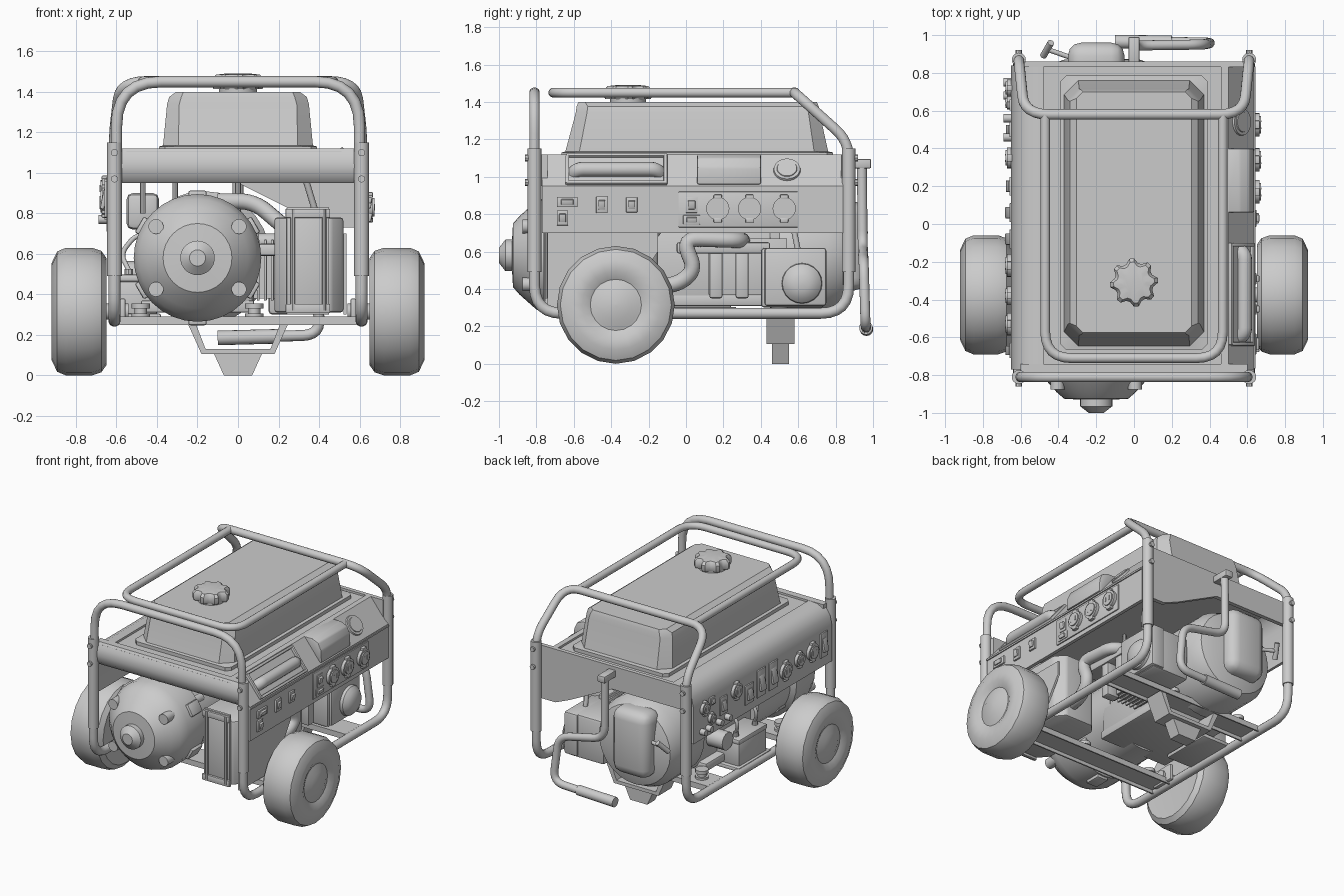
import bpy, bmesh
from math import sin, cos, pi
from mathutils import Vector, Matrix, Euler

# ---------- helpers ----------
def link(name, data):
    bpy.context.collection.objects.link(bpy.data.objects.new(name, data))

def finish(name, bm):
    bmesh.ops.recalc_face_normals(bm, faces=bm.faces)
    me = bpy.data.meshes.new(name)
    bm.to_mesh(me)
    bm.free()
    link(name, me)

def box(name, c, s, w=0, seg=2, rot=(0, 0, 0)):
    bm = bmesh.new()
    bmesh.ops.create_cube(bm, size=1)
    bmesh.ops.scale(bm, vec=s, verts=bm.verts)
    if w:
        bmesh.ops.bevel(bm, geom=bm.edges[:], offset=w, segments=seg, profile=0.5, affect='EDGES')
    bmesh.ops.transform(bm, matrix=Matrix.Translation(c) @ Euler(rot).to_matrix().to_4x4(), verts=bm.verts)
    finish(name, bm)

def cyl(name, a, b, r, r2=None, n=16):
    a, b = Vector(a), Vector(b)
    bm = bmesh.new()
    m = Matrix.Translation((a + b) / 2) @ (b - a).to_track_quat('Z', 'Y').to_matrix().to_4x4()
    bmesh.ops.create_cone(bm, cap_ends=True, segments=n, radius1=r, radius2=r2 or r, depth=(b - a).length, matrix=m)
    finish(name, bm)

def tube(name, pts, r, fil=0.1):
    pts = [Vector(p) for p in pts]
    path = [pts[0]]
    for p, q, s in zip(pts, pts[1:], pts[2:]):
        d1, d2 = p - q, s - q
        f = min(fil, d1.length * 0.49, d2.length * 0.49)
        a, b = q + d1.normalized() * f, q + d2.normalized() * f
        path += [a.lerp(q, t / 6).lerp(q.lerp(b, t / 6), t / 6) for t in range(7)]
    path.append(pts[-1])
    cu = bpy.data.curves.new(name, 'CURVE')
    cu.dimensions, cu.bevel_depth, cu.bevel_resolution, cu.use_fill_caps = '3D', r, 5, True
    sp = cu.splines.new('POLY')
    sp.points.add(len(path) - 1)
    for v, co in zip(sp.points, path):
        v.co = (*co, 1)
    link(name, cu)

def loft(name, rings, w=0):
    bm = bmesh.new()
    vs = [[bm.verts.new(p) for p in ring] for ring in rings]
    for a, b in zip(vs, vs[1:]):
        for i in range(len(a)):
            bm.faces.new((a[i - 1], a[i], b[i], b[i - 1]))
    bm.faces.new(vs[0][::-1])
    bm.faces.new(vs[-1])
    if w:
        bmesh.ops.bevel(bm, geom=bm.edges[:], offset=w, segments=2, profile=0.5, affect='EDGES')
    finish(name, bm)

put = {'x': lambda u, v, t: (t, u, v), 'y': lambda u, v, t: (u, t, v), 'z': lambda u, v, t: (u, v, t)}
def prism(name, poly, axis, lo, hi, w=0):
    loft(name, [[put[axis](*p, t) for p in poly] for t in (lo, hi)], w)

def lathe(name, prof, axis, c, n=24):  # prof: (radius, position along axis)
    loft(name, [[put[axis](c[0] + max(r, .002) * cos(2 * pi * k / n), c[1] + max(r, .002) * sin(2 * pi * k / n), t)
                 for k in range(n)] for r, t in prof])

# ---------- tubular frame, wheels ----------
tire = [(0, .655), (.2, .655), (.265, .65), (.30, .675), (.315, .72), (.315, .85), (.297, .893), (.24, .92),
        (.18, .917), (.137, .895), (.125, .898), (.08, .917), (0, .922)]
for s, side in ((1, 'right'), (-1, 'left')):
    x = .61 * s
    tube(side + '_lower_rail', [(x, -.81, .6), (x, -.81, .27), (x, .87, .27), (x, .87, .6)], .03, .15)
    for y, d, e in ((-.81, -1, 'front'), (.87, 1, 'rear')):
        cyl(f'{side}_{e}_sleeve', (x, y, .49), (x, y, 1.15), .037)
        for z in (.97, 1.1):
            cyl('frame_bolt', (x, y, z), (x, y + d * .05, z), .018, n=8)
    lathe(side + '_wheel', [(r, s * t) for r, t in tire], 'x', (-.375, .315), 20)
    cyl(side + '_axle', (s * .54, -.375, .315), (s * .68, -.375, .315), .04)
    box(side + '_axle_bracket', (s * .57, -.375, .32), (.03, .18, .12), .01)
tube('front_hoop', [(.6, -.81, 1.0), (.6, -.81, 1.45), (-.6, -.81, 1.45), (-.6, -.81, 1.0)], .028, .27)
tube('rear_hoop', [(.61, .87, 1.0), (.61, .87, 1.19), (.58, .58, 1.45), (-.58, .58, 1.45), (-.61, .87, 1.19), (-.61, .87, 1.0)], .028, .13)
tube('top_guard', [(.47, .58, 1.45), (.47, -.71, 1.45), (-.47, -.71, 1.45), (-.47, .58, 1.45)], .026, .14)

# ---------- crossbeams, engine mounts, support leg ----------
for y in (-.42, .5):
    prism('crossbeam', [(y - .09, .25), (y - .09, .29), (y + .09, .29), (y + .09, .25), (y + .08, .25), (y + .08, .275), (y - .08, .275), (y - .08, .25)], 'x', -.61, .61)
    for x in (-.48, .08):
        for k, r in enumerate((.045, .03, .045)):
            cyl('engine_mount', (x, y, .28 + k * .025), (x, y, .305 + k * .025), r, n=12)
prism('support_strap', [(-.25, .26), (-.18, .105), (.18, .105), (.25, .26), (.21, .26), (.16, .13), (-.16, .13), (-.21, .26)], 'y', .43, .58)
loft('support_foot', [[(-a, .46, z), (a, .46, z), (a, .55, z), (-a, .55, z)] for a, z in ((.07, 0), (.12, .11))])

# ---------- fuel tank ----------
def octring(hx, y0, y1, c, z):
    return [(-hx + c, y0, z), (hx - c, y0, z), (hx, y0 + c, z), (hx, y1 - c, z),
            (hx - c, y1, z), (-hx + c, y1, z), (-hx, y1 - c, z), (-hx, y0 + c, z)]
loft('fuel_tank', [octring(*a) for a in ((.39, -.665, .785, .03, 1.1), (.39, -.665, .785, .03, 1.13), (.37, -.645, .76, .075, 1.135),
                                         (.35, -.59, .715, .06, 1.34), (.34, -.585, .71, .06, 1.375), (.305, -.575, .70, .035, 1.4))])
cyl('cap_neck', (0, -.31, 1.38), (0, -.31, 1.43), .095, n=24)
cap = [(.128 if k % 4 < 2 else .105) for k in range(32)]
loft('tank_cap', [[(f * r * cos(k * pi / 16), -.31 + f * r * sin(k * pi / 16), z) for k, r in enumerate(cap)]
                  for f, z in ((.95, 1.415), (1, 1.43), (1, 1.465), (.85, 1.485), (.5, 1.49))])

# ---------- body shell ----------
box('deck', (-.02, .03, 1.09), (1.06, 1.66, .03))
prism('front_beam', [(-.74, 1.12), (-.79, 1.12), (-.815, 1.08), (-.82, 1.03), (-.81, .98), (-.78, .95), (-.74, .95)], 'x', -.6, .6)
prism('rear_panel', [(-.6, 1.12), (.6, 1.12), (.6, .73), (.46, .73), (.34, .78), (0, .95), (-.6, .95)], 'y', .83, .86)
prism('right_panel', [(.46, 1.12), (.5, 1.12), (.635, .95), (.635, .7), (.61, .7), (.61, .93), (.46, 1.09)], 'y', -.77, .84)
prism('left_panel', [(-.48, 1.12), (-.55, 1.115), (-.6, 1.09), (-.635, 1.04), (-.65, .97), (-.65, .71), (-.63, .71),
                     (-.63, .97), (-.6, 1.05), (-.55, 1.09), (-.48, 1.1)], 'y', -.77, .84)
box('right_panel_seam', (.637, .035, .94), (.012, 1.6, .012))

# ---------- controls on the sloped right face ----------
for y in (-.635, -.11):
    box('grip_frame_end', (.572, y, 1.035), (.03, .02, .19), .006, rot=(0, -.67, 0))
for x, z in ((.51, 1.112), (.625, .965)):
    box('grip_frame_edge', (x, -.37, z), (.03, .54, .02), .006, rot=(0, -.67, 0))
tube('panel_grip', [(.54, -.61, 1.0), (.585, -.58, 1.04), (.585, -.16, 1.04), (.54, -.13, 1.0)], .04, .04)
prism('meter_hood', [(.48, 1.12), (.56, 1.12), (.61, 1.1), (.633, 1.05), (.638, .96), (.6, .96)], 'y', .06, .4, .008)
cyl('fuel_dial', (.56, .54, 1.03), (.576, .54, 1.043), .075, .07, 24)
cyl('fuel_dial_glass', (.57, .54, 1.038), (.58, .54, 1.046), .058, .052, 24)

# ---------- outlets and switches ----------
def outlet(s, x, y, z, r):
    cyl('outlet', (s * (x - .01), y, z), (s * (x + .022), y, z), r, n=20)
    cyl('outlet_face', (s * x, y, z), (s * (x + .03), y, z), r * .75, n=20)
    for d in (-1, 1):
        box('outlet_ear', (s * (x + .008), y, z + d * r), (.03, r * .7, r * .4), .004)
        box('outlet_slot', (s * (x + .03), y + d * .3 * r, z), (.006, r * .15, r * .5))

def switch(s, x, y, z, w, h):
    box('switch_plate', (s * x, y, z), (.02, w, h), .003)
    box('switch_rocker', (s * (x + .012), y, z), (.02, w * .6, h * .55), .004, rot=(0, .2, 0))

box('outlet_plate', (.636, .28, .825), (.014, .64, .19), .004)
for y in (.17, .34, .525):
    outlet(1, .643, y, .83, .062)
for a in ((.03, .85, .065, .085), (.03, .77, .09, .05), (-.635, .865, .11, .055), (-.66, .78, .06, .08), (-.45, .85, .06, .09), (-.29, .85, .06, .08)):
    switch(1, .638, *a)
for a in ((.72, .93, .045), (.64, .83, .035), (.35, .92, .055), (-.22, .85, .06), (-.38, .87, .05), (-.53, .87, .06)):
    outlet(-1, .65, *a)
for a in ((.5, .87, .08, .13), (.2, .84, .1, .14), (.06, .87, .1, .2), (-.08, .87, .1, .2), (-.67, .87, .08, .18), (.63, .95, .06, .06)):
    switch(-1, .65, *a)
for y in (.75, .68, .56, .46):
    cyl('left_knob', (-.64, y, .77), (-.69, y, .77), .022, n=12)

# ---------- alternator ----------
lathe('alternator', [(0, -1), (.04, -1), (.085, -.965), (.085, -.93), (.17, -.925), (.21, -.89), (.25, -.845), (.29, -.8),
                     (.315, -.73), (.315, -.55), (.285, -.52), (.285, -.15)], 'y', (-.2, .58), 32)
for x in (-.405, .005):
    for z in (.425, .735):
        cyl('alternator_boss', (x, -.875, z), (x, -.45, z), .037, n=14)
for k in range(6):
    a = pi / 6 + k * pi / 3
    box('alternator_lug', (-.2 + .31 * cos(a), -.62, .58 + .31 * sin(a)), (.045, .12, .09), .01, rot=(0, -a, 0))

# ---------- muffler ----------
prism('muffler', [(.24, -.72), (.46, -.72), (.52, -.65), (.52, -.22), (.46, -.15), (.24, -.15), (.18, -.22), (.18, -.65)], 'z', .31, .78, .015)
box('muffler_guard', (.345, -.73, .565), (.21, .02, .53), .005)
for z in (.33, .8):
    box('guard_strip', (.345, -.745, z), (.22, .02, .045), .004)
for x in (.27, .425):
    cyl('guard_rod', (x, -.75, .32), (x, -.75, .82), .011, n=8)
prism('muffler_side_shield', [(-.74, .7), (-.15, .7), (-.15, .6), (-.35, .3), (-.74, .3)], 'x', .52, .535)
tube('exhaust_pipe', [(.1, .3, .66), (.42, .3, .66), (.44, -.02, .67), (.44, .05, .5), (.42, -.05, .42), (.38, -.3, .42)], .042, .09)
tube('intake_pipe', [(-.1, -.1, .86), (.08, -.1, .86), (.22, -.15, .74), (.3, -.2, .68)], .04, .08)

# ---------- engine ----------
box('crankcase', (-.17, .15, .54), (.5, .8, .42), .04)
box('engine_base', (-.2, .1, .34), (.56, .7, .06), .01)
for k in range(7):
    box('cooling_fin', (.1 + k * .035, .33, .52), (.014, .42, .3), .003)
box('cylinder_core', (.18, .33, .5), (.26, .34, .24))
box('cylinder_shroud', (.3, .57, .46), (.3, .34, .32), .02)
box('head_cover', (.415, .585, .465), (.11, .33, .31), .015)
lathe('head_dome', [(.11, .46), (.105, .49), (.08, .515), (.04, .53), (0, .532)], 'x', (.62, .43), 20)
for y in (.16, .3):
    box('pushrod_cover', (.34, y, .48), (.1, .07, .26), .012)
box('carburettor', (.25, .2, .62), (.3, .5, .06), .012)
tube('fuel_hose', [(.4, .6, .6), (.4, .57, .75), (.3, .5, 1.08)], .016, .06)
box('air_cleaner', (-.47, .25, .81), (.16, .45, .18), .03)
for x in (-.47, -.31, 0):
    cyl('deck_support', (x, -.1, .8), (x, -.1, 1.08), .014, n=8)
lathe('flywheel_housing', [(.28, .45), (.33, .5), (.33, .76), (.29, .84), (.2, .87), (0, .88)], 'y', (-.17, .58), 28)
box('recoil_cover', (-.2, .86, .63), (.3, .2, .48), .07, 3)
cyl('oil_filter', (-.4, .3, .5), (-.55, .3, .5), .065)
cyl('starter_pull', (-.33, .88, .66), (-.46, .925, .67), .013)
cyl('starter_grip', (-.48, .89, .63), (-.44, .96, .71), .018)

# ---------- battery on the left ----------
for part, z, s in (('tray', .29, (.24, .38, .03)), ('case', .38, (.2, .32, .17)), ('lid', .48, (.21, .33, .035))):
    box('battery_' + part, (-.5, .08, z), s, .01)
for y in (-.03, .19):
    cyl('battery_post', (-.54, y, .49), (-.54, y, .525), .022, n=10)
    tube('battery_cable', [(-.54, y, .52), (-.58, y + .03, .6), (-.5, y + .02, .7), (-.4, y, .68)], .012, .05)

# ---------- folding tow handle at the rear ----------
box('handle_bracket', (0, .92, 1.07), (.06, .14, .05), .008)
tube('tow_handle', [(0, .94, 1.08), (0, .945, .62), (.37, .95, .54), (.41, .96, .2), (.1, .965, .19)], .027, .09)
cyl('handle_grip', (.2, .962, .193), (-.1, .965, .185), .036)

# ---------- tubes to meshes, shading ----------
bpy.ops.object.select_all(action='SELECT')
bpy.context.view_layer.objects.active = bpy.data.objects['front_hoop']
bpy.ops.object.convert(target='MESH')
bpy.ops.object.shade_smooth_by_angle(angle=.6)
